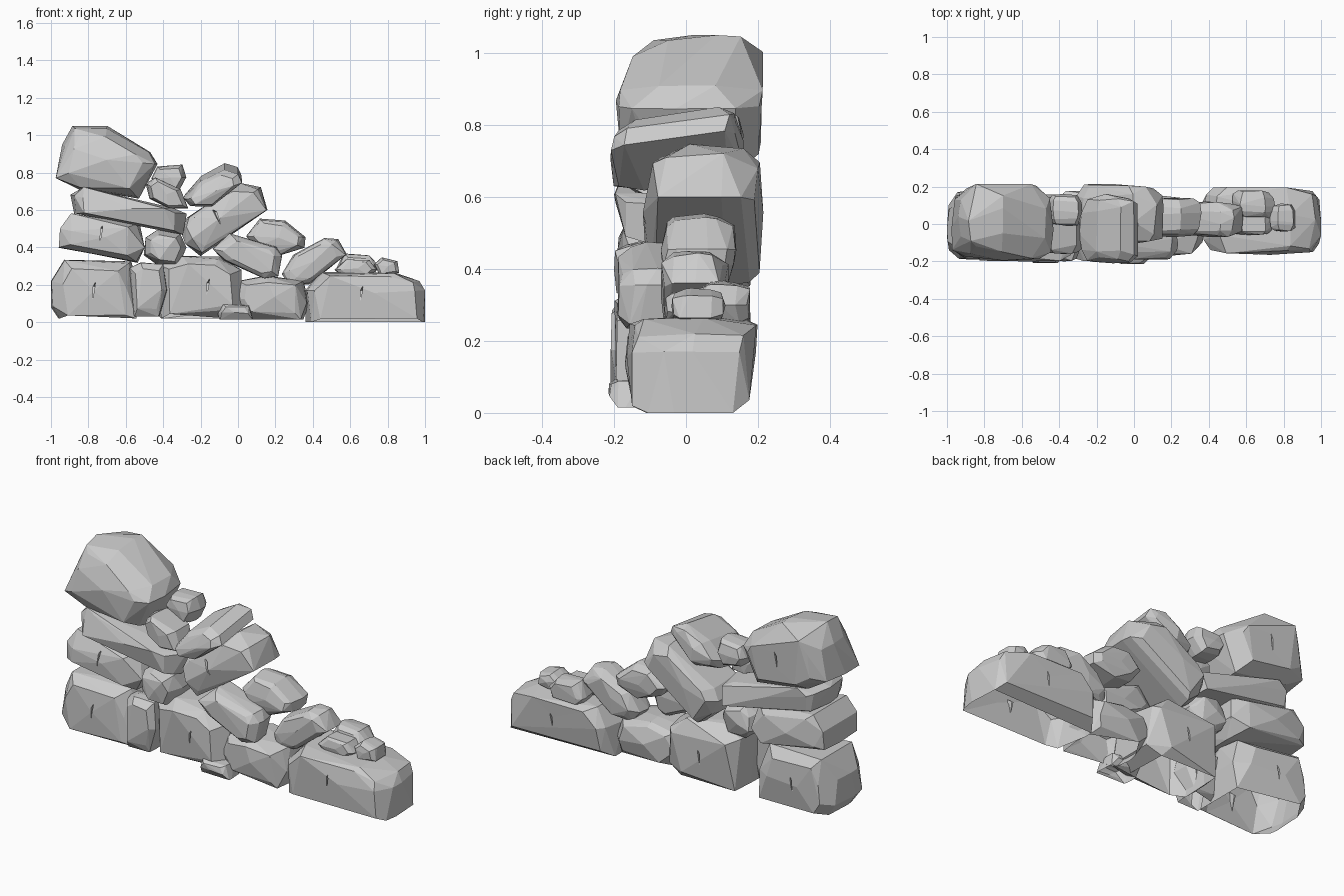
import bpy, bmesh, random

if "Cube" in bpy.data.objects:
    bpy.data.objects.remove(bpy.data.objects["Cube"])

random.seed(4)


def link(name, bm):
    mesh = bpy.data.meshes.new(name)
    bm.to_mesh(mesh)
    bm.free()
    ob = bpy.data.objects.new(name, mesh)
    bpy.context.collection.objects.link(ob)
    return ob


def hull(points, flatten=0.1):
    bm = bmesh.new()
    for p in points:
        bm.verts.new(p)
    res = bmesh.ops.convex_hull(bm, input=bm.verts)
    junk = {v for v in res["geom_interior"] + res["geom_unused"]
            if isinstance(v, bmesh.types.BMVert)}
    bmesh.ops.delete(bm, geom=list(junk), context='VERTS')
    bmesh.ops.dissolve_limit(bm, angle_limit=flatten, verts=bm.verts, edges=bm.edges)
    bmesh.ops.recalc_face_normals(bm, faces=bm.faces)
    return bm


def carve_crack(ob, x, z, y, lean=0.008):
    """Cut a narrow wedge-shaped crack into a face at depth y."""
    h, w = 0.055, 0.005
    pts = [(x - lean, y, z - h), (x + lean, y, z + h * 0.8)]
    pts += [(x + s * w, y + t, z + 0.02) for s in (-1, 1) for t in (-0.03, 0.03)]
    cutter = link("crack_cutter", hull(pts, 0.001))
    mod = ob.modifiers.new("crack", 'BOOLEAN')
    mod.operation, mod.object = 'DIFFERENCE', cutter
    dg = bpy.context.evaluated_depsgraph_get()
    cut = bpy.data.meshes.new_from_object(ob.evaluated_get(dg))
    ob.modifiers.clear()
    ob.data = cut
    bpy.data.objects.remove(cutter)


def rock(name, y0, y1, outline, face=0.74, base=False, cracks=(), grow=1.04, roll=0.0, back_top=0.0):
    """Faceted stone: front outline, shrunk towards the front and back faces.
    roll shears z along y, back_top pushes the front of the crown backwards."""
    n, d = len(outline), y1 - y0
    cx = sum(p[0] for p in outline) / n
    cz = sum(p[1] for p in outline) / n
    low, high = min(p[1] for p in outline), max(p[1] for p in outline)
    if not base:
        outline = [(cx + (x - cx) * grow, cz + (z - cz) * grow) for x, z in outline]
    pts = []
    for t, s in ((0, face), (0.2, 0.97), (0.8, 0.97), (1, face)):
        for x, z in outline:
            k = s + random.uniform(-0.07, 0.03)
            nz = cz + (z - cz) * k
            if base and z < low + 0.03:  # ground edge: small undercut only
                nz = low if 0 < t < 1 else low + random.uniform(0.01, 0.045)
            j = random.uniform(-0.1, 0.1) if 0 < t < 1 else random.uniform(0, 0.1) * (1 - 2 * t)
            pts.append((cx + (x - cx) * k, y0 + d * (t + j), nz))
    # exact outline at varying depth keeps the silhouette
    pts += [(x, y0 + d * random.uniform(0.3, 0.7), z) for x, z in outline]
    # slightly bulging front and back
    pts += [(cx + 0.05 * d, y0, cz), (cx - 0.05 * d, y1, cz)]
    ym = (y0 + y1) / 2
    rolled = []
    for x, y, z in pts:
        up = max(0, (z - cz) / (high - cz))
        if y < ym:
            y += (ym - y) * back_top * up * up
        rolled.append((x, y, z + roll * (y - ym)))
    ob = link(name, hull(rolled))
    for c in cracks:
        carve_crack(ob, *c)
    if base:  # ground stones are open underneath
        bm = bmesh.new()
        bm.from_mesh(ob.data)
        bm.normal_update()
        under = [f for f in bm.faces if f.normal.z < -0.9
                 and f.calc_center_median().z < low + 0.02]
        bmesh.ops.delete(bm, geom=under, context='FACES')
        bm.to_mesh(ob.data)
        bm.free()
    return ob


# Ground course
rock("ground_stone_left", -0.19, 0.18, [(-1, .22), (-.93, .335), (-.57, .325), (-.53, .17),
     (-.54, .02), (-.96, .02), (-1, .08)], base=True, cracks=[(-.77, .17, -.185), (-.77, .17, .18)])
rock("ground_stone_narrow", -0.21, -0.02, [(-.58, .29), (-.52, .32), (-.4, .31), (-.38, .17),
     (-.42, .03), (-.56, .04)], base=True)
rock("ground_stone_middle", -0.2, 0.18, [(-.43, .31), (-.3, .355), (-.1, .35), (.02, .28),
     (.02, .06), (-.05, .02), (-.42, .03)], base=True, cracks=[(-.16, .19, -.195), (-.2, .17, .18)])
rock("ground_pebble", -0.215, -0.06, [(-.11, .05), (-.08, .095), (.06, .09), (.08, .015),
     (-.1, .015)], base=True)
rock("ground_stone_small", -0.17, 0.15, [(-.02, .12), (0, .22), (.15, .25), (.35, .22),
     (.38, .1), (.35, .015), (.03, .015)], base=True)
rock("ground_stone_right", -0.165, 0.2, [(.36, .17), (.44, .27), (.84, .265), (.97, .22),
     (1, .17), (1, .0), (.36, .0)], face=0.84, base=True, cracks=[(.66, .15, -.16), (.7, .14, .195)])

# Left stack
rock("second_stone", -0.19, 0.19, [(-.95, .5), (-.89, .58), (-.53, .53), (-.5, .4),
     (-.54, .32), (-.96, .4)], grow=1.02, cracks=[(-.73, .48, -.185)])
rock("second_filler", -0.2, 0.14, [(-.49, .45), (-.43, .49), (-.31, .47), (-.28, .40),
     (-.32, .3), (-.43, .31), (-.5, .36)])
rock("sloping_slab", -0.2, 0.16, [(-.89, .68), (-.82, .72), (-.35, .61), (-.28, .58),
     (-.3, .47), (-.87, .58)], face=0.84, grow=1.02)
rock("top_boulder", -0.195, 0.215, [(-.975, .77), (-.94, .95), (-.885, 1.05), (-.70, 1.05),
     (-.47, .91), (-.43, .845), (-.53, .66), (-.85, .71)], grow=1.0, back_top=0.45,
     cracks=[(-.7, .86, .21)])
rock("shoulder_front", -0.16, 0.03, [(-.49, .74), (-.44, .77), (-.31, .71), (-.27, .61),
     (-.37, .61), (-.47, .66)])
rock("shoulder_back", -0.01, 0.16, [(-.46, .77), (-.43, .83), (-.3, .84), (-.28, .775),
     (-.32, .70), (-.43, .72)])

# Tilted middle stones
rock("tilted_block", -0.12, 0.215, [(-.31, .5), (-.27, .56), (.0, .745), (.12, .72),
     (.155, .6), (-.2, .355), (-.28, .42)], face=0.8, grow=1.01, back_top=0.3,
     cracks=[(-.12, .57, -.115, -.03)])
rock("tilted_cap", -0.21, 0.16, [(-.29, .67), (-.2, .77), (-.07, .835), (0, .81),
     (.02, .765), (-.14, .63), (-.26, .63)], grow=1.02, roll=0.14)
rock("tilted_filler", -0.19, 0.01, [(-.13, .39), (-.04, .47), (.2, .4), (.23, .355),
     (.21, .25), (.14, .235), (-.07, .33)])
rock("round_stone", -0.07, 0.14, [(.05, .46), (.12, .55), (.25, .54), (.355, .455),
     (.35, .4), (.22, .36), (.1, .4)])
rock("leaning_stone", -0.07, 0.12, [(.24, .26), (.3, .36), (.46, .445), (.53, .44),
     (.575, .36), (.38, .205), (.28, .205)])

# Pebbles on the right stone
rock("pebble_back", 0.03, 0.18, [(.53, .29), (.57, .365), (.7, .355), (.75, .3), (.72, .25), (.54, .25)])
rock("pebble_front", -0.06, 0.06, [(.52, .28), (.58, .335), (.7, .33), (.74, .28), (.7, .25), (.56, .25)])
rock("pebble_right", -0.04, 0.11, [(.73, .31), (.77, .345), (.85, .325), (.86, .265), (.76, .25)])
